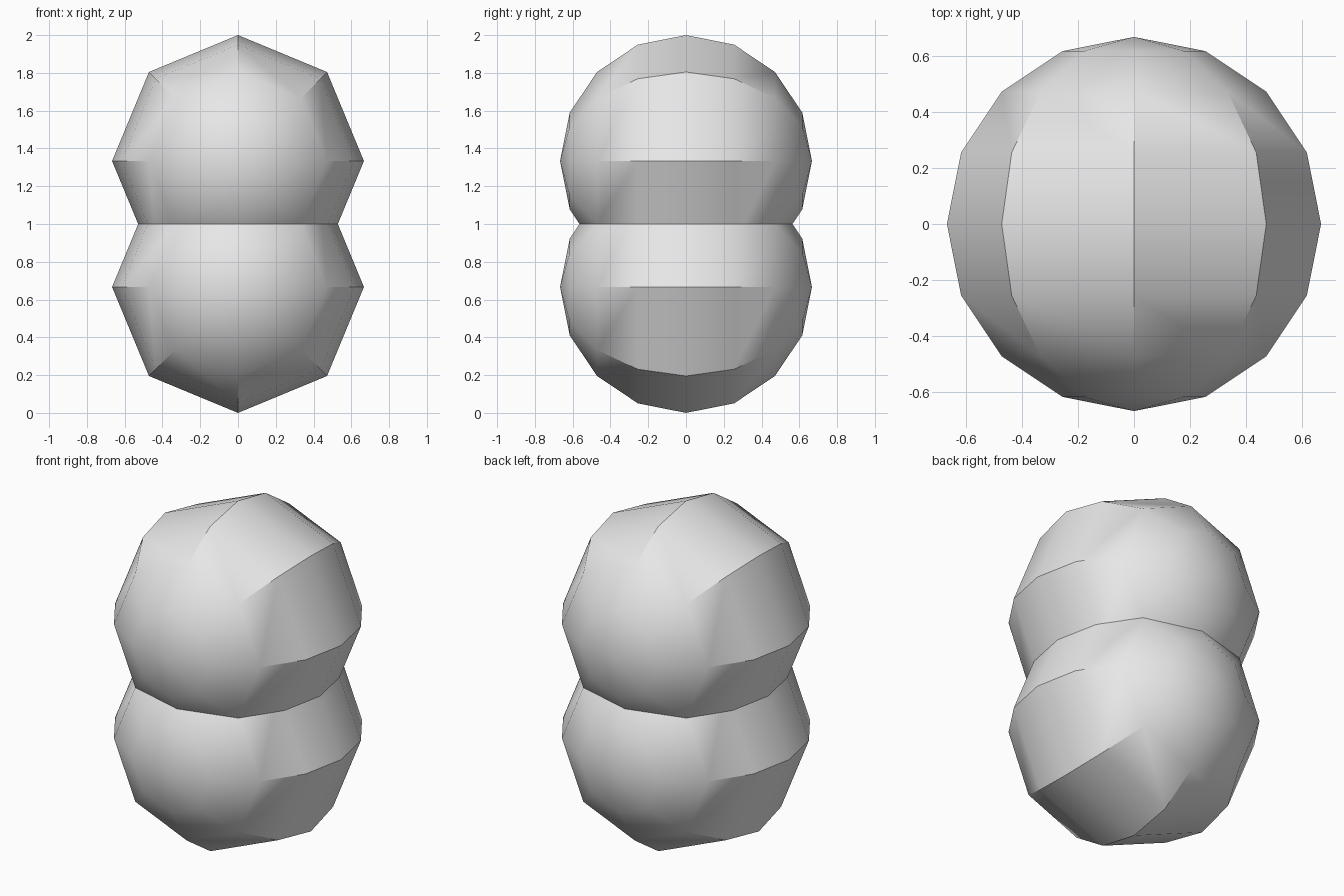
import bpy
import math

cube = bpy.data.objects.get("Cube")
if cube:
    bpy.data.objects.remove(cube, do_unlink=True)

RADIUS = 2 / 3

# Single plain grey
grey = bpy.data.materials.new("light_grey")
grey.use_nodes = True
colour = (0.8, 0.8, 0.8, 1)
grey.diffuse_color = colour
bsdf = next(n for n in grey.node_tree.nodes if n.type == "BSDF_PRINCIPLED")
bsdf.inputs["Base Color"].default_value = colour


def ball(name, z):
    """Eight-sided ball with its poles on the front-back axis."""
    bpy.ops.mesh.primitive_uv_sphere_add(
        segments=8, ring_count=8, radius=RADIUS,
        location=(0, 0, z), rotation=(math.pi / 2, 0, 0))
    obj = bpy.context.object
    obj.name = name
    obj.data.materials.append(grey)
    bpy.ops.object.transform_apply(location=False, rotation=True, scale=False)
    bpy.ops.object.shade_smooth_by_angle(angle=math.radians(30))


# Two overlapping balls, stacked
ball("lower_ball", RADIUS)
ball("upper_ball", 2 * RADIUS)
